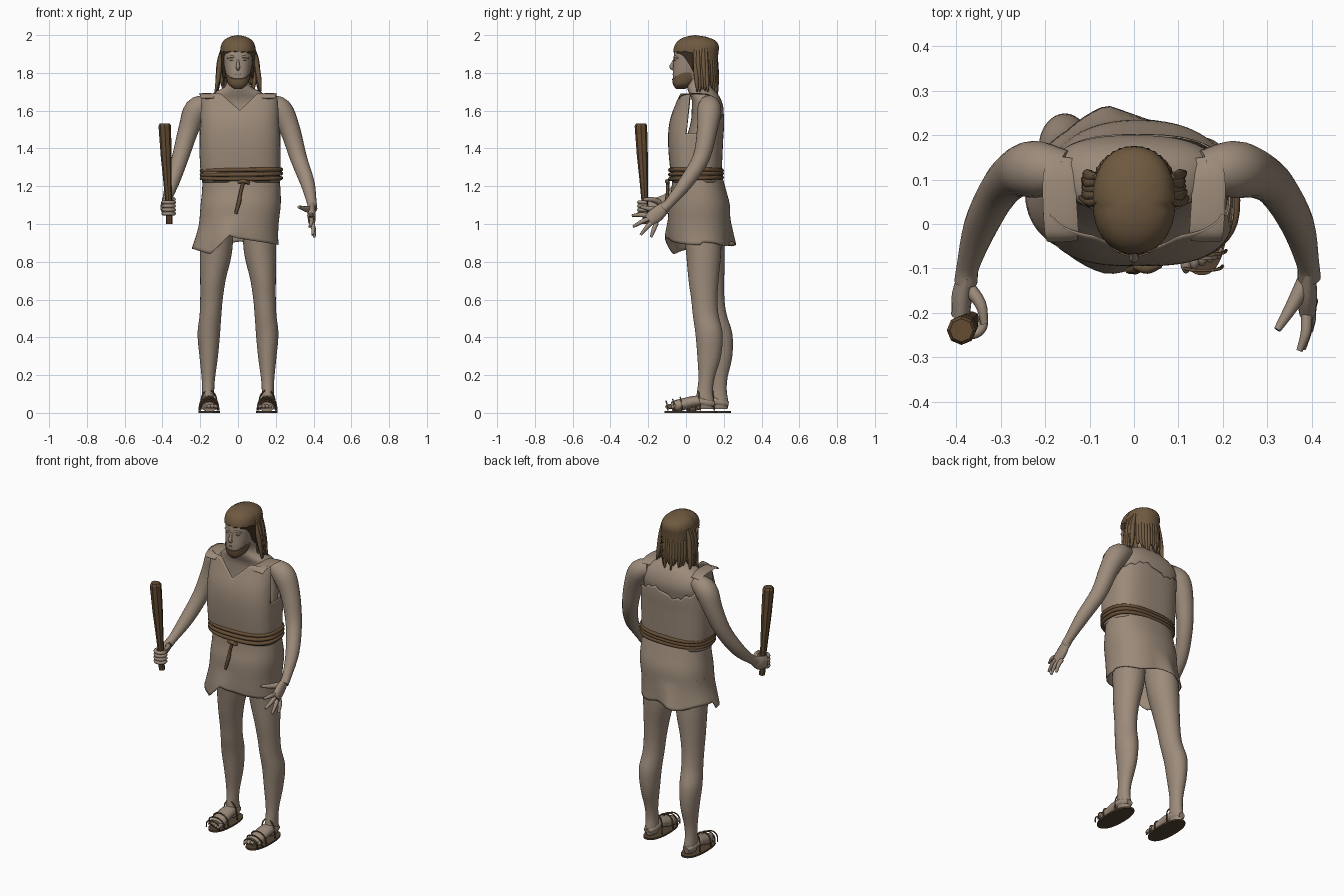
import bpy, math, random
from mathutils import Vector

random.seed(4)
cube = bpy.data.objects.get("Cube")
if cube:
    bpy.data.objects.remove(cube)


def material(name, rgb):
    m = bpy.data.materials.new(name)
    m.use_nodes = True
    m.diffuse_color = (*rgb, 1)
    m.node_tree.nodes["Principled BSDF"].inputs["Base Color"].default_value = (*rgb, 1)
    return m


SKIN = material("skin", (.335, .26, .197))
CLOTH = material("cloth", (.33, .255, .19))
HAIR = material("hair_brown", (.158, .1, .051))
ROPE = material("rope_brown", (.135, .08, .038))
WOOD = material("club_wood", (.125, .07, .031))
SOLE = material("sole_leather", (.085, .055, .032))
LINE = material("eye_shade", (.17, .13, .1))


def build(name, verts, faces, mat, angle=45):
    mesh = bpy.data.meshes.new(name)
    mesh.from_pydata([tuple(v) for v in verts], [], faces)
    mesh.materials.append(mat)
    ob = bpy.data.objects.new(name, mesh)
    bpy.context.collection.objects.link(ob)
    if angle:
        bpy.ops.object.select_all(action='DESELECT')
        ob.select_set(True)
        bpy.context.view_layer.objects.active = ob
        bpy.ops.object.shade_smooth_by_angle(angle=math.radians(angle))
    return ob


def spline(keys, rows, t):
    """Smooth interpolation through rows placed at ascending keys."""
    t = min(max(t, keys[0]), keys[-1])
    last = len(keys) - 1
    i = next(k for k in range(last) if t <= keys[k + 1])

    def slope(k, c):
        a, b = max(k - 1, 0), min(k + 1, last)
        return (rows[b][c] - rows[a][c]) / (keys[b] - keys[a])
    h = keys[i + 1] - keys[i]
    u = (t - keys[i]) / h
    w = u * u * (3 - 2 * u)
    return [rows[i][c] * (1 - w) + rows[i + 1][c] * w
            + h * u * (1 - u) * ((1 - u) * slope(i, c) - u * slope(i + 1, c))
            for c in range(len(rows[0]))]


def skin_rings(rings, n, closed=False, caps=True):
    total = len(rings) // n
    faces = [(r * n + k, r * n + (k + 1) % n, (r + 1) % total * n + (k + 1) % n, (r + 1) % total * n + k)
             for r in range(total if closed else total - 1) for k in range(n)]
    if caps and not closed:
        faces += [tuple(reversed(range(n))), tuple(range((total - 1) * n, total * n))]
    return faces


def shell(name, rows, mat, lo=None, hi=None, power=2.0, n=48, steps=24, caps=True, thick=0, shift=None):
    """Upright form; rows are (z, x0, x1, y0, y1), edges may vary around the form."""
    rows = sorted(rows)
    keys, boxes = [r[0] for r in rows], [r[1:] for r in rows]
    verts = []
    for s in range(steps + 1):
        for k in range(n):
            a = math.tau * k / n
            fx, fy = (math.copysign(abs(f) ** (2 / power), f) for f in (math.cos(a), math.sin(a)))
            z0 = lo(fx, fy) if lo else keys[0]
            z1 = hi(fx, fy) if hi else keys[-1]
            z = z0 + (z1 - z0) * s / steps
            x0, x1, y0, y1 = spline(keys, boxes, z)
            y = (y0 + y1) / 2 + fy * (y1 - y0) / 2 + (shift(fx, fy, z) if shift else 0)
            verts.append(((x0 + x1) / 2 + fx * (x1 - x0) / 2, y, z))
    ob = build(name, verts, skin_rings(verts, n, caps=caps), mat)
    if thick:
        mod = ob.modifiers.new("thickness", 'SOLIDIFY')
        mod.thickness, mod.offset = thick, -1


def tube(name, pts, mat, n=12, steps=4, flat=1.0, ref=None, closed=False, angle=60):
    """Swept form; points are (x, y, z, radius)."""
    count = (len(pts) - 1) * steps
    path = [spline(list(range(len(pts))), pts, i / steps) for i in range(count + 1)]
    if closed:
        path, count = list(pts), len(pts) - 1
    chord = Vector(pts[-1][:3]) - Vector(pts[0][:3])
    axis = ref if ref is not None else min((1, 0, 2), key=lambda k: abs(chord[k]))
    up = Vector([float(k == axis) for k in range(3)])
    verts = []
    for i, p in enumerate(path):
        a = path[i - 1] if closed else path[max(i - 1, 0)]
        b = path[(i + 1) % len(path)] if closed else path[min(i + 1, count)]
        t = (Vector(b[:3]) - Vector(a[:3])).normalized()
        u = t.cross(up).normalized()
        v = u.cross(t)
        for k in range(n):
            g = math.tau * k / n
            verts.append(Vector(p[:3]) + (u * math.cos(g) - v * math.sin(g) * flat) * p[3])
    build(name, verts, skin_rings(verts, n, closed), mat, angle)


# Body under the clothing, with neck
shell("torso", [(1.25, -.16, .18, -.05, .16), (1.36, -.17, .19, -.065, .17), (1.46, -.18, .19, .0, .18),
                (1.54, -.18, .19, .025, .19), (1.6, -.19, .19, .03, .2), (1.66, -.17, .17, .03, .185),
                (1.7, -.12, .12, .012, .16), (1.73, -.066, .066, .005, .13), (1.82, -.06, .06, 0, .115)],
      SKIN, power=2.4)

# Head and face
shell("head", [(1.722, -.025, .025, -.052, .0), (1.735, -.042, .042, -.062, .03), (1.76, -.055, .055, -.068, .07),
               (1.8, -.066, .066, -.07, .11), (1.85, -.075, .075, -.066, .14), (1.91, -.08, .08, -.062, .155),
               (1.96, -.07, .07, -.04, .14), (1.985, -.04, .04, 0, .1)], SKIN, power=2.4)
tube("nose", [(0, -.06, 1.875, .005), (0, -.069, 1.855, .007), (0, -.077, 1.832, .011), (0, -.064, 1.82, .009)], SKIN)
tube("mouth", [(-.024, -.06, 1.79, .002), (0, -.07, 1.793, .004), (.024, -.06, 1.79, .002)], LINE, ref=2, flat=.6)
for side, label in ((1, "left"), (-1, "right")):
    tube(label + "_brow", [(side * .012, -.061, 1.881, .005), (side * .035, -.058, 1.886, .006),
                           (side * .056, -.043, 1.878, .004)], SKIN, ref=2)
    tube(label + "_eye", [(side * .02, -.061, 1.864, .002), (side * .034, -.058, 1.865, .005),
                          (side * .048, -.049, 1.864, .002)], LINE, ref=2, flat=.6)

# Beard, hair cap and hanging locks
shell("beard", [(1.715, -.02, .02, -.053, -.005), (1.735, -.047, .047, -.067, .03),
                (1.765, -.06, .06, -.073, .065), (1.82, -.071, .071, -.072, .09)], HAIR, power=2.4,
      hi=lambda fx, fy: 1.768 + .035 * abs(fx) ** 4)
shell("hair_cap", [(1.74, -.075, .075, -.03, .16), (1.82, -.088, .088, -.05, .164), (1.9, -.093, .093, -.067, .171),
                   (1.945, -.09, .09, -.06, .173), (1.975, -.072, .072, -.035, .15), (1.993, -.038, .038, .005, .1),
                   (2, -.002, .002, .048, .052)], HAIR, power=2.2,
      lo=lambda fx, fy: 1.912 + .004 * math.sin(30 * fx) if fy < -.15 else 1.77 + .02 * math.sin(25 * fx))
for i in range(19):
    a = math.pi * (i + .5) / 19
    x, y = .085 * math.cos(a), .065 + .095 * math.sin(a)
    end = random.uniform(1.655, 1.74)
    tube(f"back_lock_{i}", [(x, y, 1.87, .011), (x * 1.03, y + .004, 1.77, .013),
                            (x * random.uniform(.85, 1.1), y + .008, end, .003)], HAIR, n=7)
for side, label in ((1, "left"), (-1, "right")):
    for i in range(5):
        y = .05 + .014 * i
        tube(f"{label}_side_lock_{i}", [(side * .083, y, 1.93, .008), (side * (.096 + .004 * (i % 2)), y, 1.86, .013),
             (side * random.uniform(.103, .112), y + .005, 1.77, .013),
             (side * random.uniform(.108, .122), y + .01, 1.68 + random.uniform(0, .04), .004)], HAIR, n=7)


# Tunic top with V neck, arm holes and a torn back
def neckline(fx, fy):
    if fy > .35:
        return 1.56 + .02 * math.sin(5 * fx) + .008 * math.sin(27 * fx)
    if fy > -.42:
        return 1.48
    return 1.692 - .9 * max(0, .1 - abs(fx) * .21)


shell("tunic_top", [(1.22, -.19, .22, -.07, .185), (1.3, -.2, .225, -.085, .19), (1.45, -.205, .226, -.095, .197),
                    (1.55, -.203, .222, -.085, .202), (1.65, -.2, .218, -.05, .19), (1.7, -.195, .205, -.03, .15)],
      CLOTH, hi=neckline, power=2.8, n=80, caps=False, thick=.004)
for side, label in ((1, "left"), (-1, "right")):
    tube(label + "_shoulder_strap", [(side * .162, -.038, 1.665, .034), (side * .163, -.015, 1.684, .038),
         (side * .167, .05, 1.69, .038), (side * .168, .11, 1.686, .036), (side * .165, .15, 1.67, .028)],
         CLOTH, ref=2, flat=.09)


# Skirt with an uneven hem and a flared corner front and back
def hem(fx, fy):
    if fy > 0:
        return .895 + .012 * math.sin(6 * fx + 1)
    keys = [-1, -.55, -.2, 0, 1]
    k = next(i for i in range(4) if fx <= keys[i + 1] + 1e-6)
    drop = [.87, .84, .94, .925, .89]
    return drop[k] + (drop[k + 1] - drop[k]) * (fx - keys[k]) / (keys[k + 1] - keys[k])


def flare(fx, fy, z):
    return math.copysign(.22, fy) * max(0, 1.04 - z) * max(0, 1 - abs(fx + .22) * 2.5)


shell("tunic_skirt", [(1.27, -.188, .217, -.07, .187), (1.18, -.19, .225, -.078, .212), (1.1, -.198, .226, -.092, .232),
                      (1, -.207, .215, -.094, .234), (.92, -.228, .213, -.092, .236), (.83, -.26, .222, -.08, .24)],
      CLOTH, lo=hem, power=2.25, n=80, caps=False, thick=.004, shift=flare)

# Rope belt and its hanging ends
for i in range(3):
    loop = []
    for k in range(48):
        a = math.tau * k / 48
        fx, fy = (math.copysign(abs(f) ** .77, f) for f in (math.cos(a), math.sin(a)))
        loop.append((.018 + .21 * fx, .053 + .137 * fy, 1.243 + .021 * i + .004 * math.sin(a + i), .011))
    tube(f"belt_rope_{i}", loop, ROPE, n=8, ref=2, closed=True)
tube("belt_knot", [(.0, -.094, 1.222, .008), (.03, -.1, 1.226, .012), (.06, -.092, 1.215, .007)], ROPE, n=8)
tube("belt_end", [(.03, -.097, 1.23, .009), (.012, -.098, 1.16, .009), (.006, -.102, 1.12, .011), (-.012, -.104, 1.055, .008)],
     ROPE, n=8)

# Legs and sandalled feet; the right leg trails behind
LEG = [(1.05, .02, .2, -.02, .19), (.85, .032, .202, 0, .186), (.7, .066, .2, .014, .172), (.6, .081, .2, .028, .166),
       (.52, .088, .203, .036, .172), (.42, .095, .214, .05, .194), (.3, .106, .204, .06, .185),
       (.18, .122, .192, .066, .15), (.11, .126, .19, .058, .142), (.05, .122, .19, .05, .15), (.02, .13, .18, .06, .145)]
for side, label in ((1, "left"), (-1, "right")):
    back = 0 if side > 0 else .075
    rows = [(z, *sorted((side * a, side * b)), c, d) for z, a, b, c, d in LEG]
    shell(label + "_leg", rows, SKIN, n=32, steps=48, shift=lambda fx, fy, z, b=back: b * min(1, 1.1 - z))
    tube(label + "_foot", [(side * x, y + back, z, r) for x, y, z, r in
         ((.157, .15, .045, .02), (.157, .12, .052, .036), (.156, .06, .062, .042), (.154, 0, .05, .044),
          (.152, -.045, .038, .045), (.15, -.075, .032, .038))], SKIN, ref=2, flat=.7)
    for i in range(5):
        x, tip = .117 + .018 * i, -.108 + .008 * i
        tube(f"{label}_toe_{i}", [(side * x, -.055 + back, .032, .011), (side * x, tip + .015 + back, .034, .012),
             (side * x, tip + back, .027, .006)], SKIN, n=8)
    shell(label + "_sole", [(z, *sorted((side * .095, side * .21)), -.115 + back, .163 + back)
                            for z in (0, .005, .01)], SOLE, power=2.3, steps=2)
    for i, (y, top, half) in enumerate(((-.095, .062, .045), (-.06, .072, .053), (-.02, .082, .052), (.075, .12, .045))):
        arc = [(side * .154 - half * math.cos(math.pi * k / 6), y + back - .01 * math.sin(math.pi * k / 6),
                .012 + (top - .012) * math.sin(math.pi * k / 6) ** .7, .004) for k in range(7)]
        tube(f"{label}_sandal_strap_{i}", arc, ROPE, n=6, ref=1)

# Arms
tube("left_arm", [(.15, .12, 1.64, .045), (.222, .123, 1.605, .064), (.275, .112, 1.5, .054), (.32, .08, 1.35, .045),
                  (.367, 0, 1.22, .038), (.39, -.085, 1.115, .026), (.394, -.12, 1.08, .026)], SKIN, n=20, ref=0)
tube("right_arm", [(-.15, .12, 1.64, .045), (-.22, .123, 1.605, .064), (-.262, .115, 1.5, .054),
                   (-.303, .075, 1.36, .045), (-.345, -.005, 1.23, .038), (-.372, -.09, 1.145, .026),
                   (-.378, -.13, 1.12, .026)], SKIN, n=20, ref=0)

# Open left hand
tube("left_palm", [(.393, -.1, 1.1, .026), (.39, -.15, 1.055, .039), (.39, -.195, 1.018, .036)], SKIN, ref=0, flat=.55)
TIPS = ((.372, -.285, 1.045), (.38, -.28, .985), (.396, -.24, .942), (.404, -.185, .93))
for i, tip in enumerate(TIPS):
    root = Vector((.388, -.205 + .016 * i, 1.045 - .014 * i))
    mid = root.lerp(Vector(tip), .5) + Vector((.006, 0, .004))
    tube(f"left_finger_{i}", [(*root, .013), (*mid, .0115), (*tip, .007)], SKIN, n=8)
tube("left_thumb", [(.385, -.13, 1.075, .02), (.355, -.185, 1.08, .015), (.322, -.238, 1.09, .008)], SKIN, n=8)

# Club and the right hand gripping it
tube("club", [(-.364, -.213, 1, .017), (-.366, -.217, 1.1, .017), (-.373, -.223, 1.22, .022),
              (-.38, -.231, 1.36, .029), (-.388, -.239, 1.52, .033), (-.388, -.239, 1.532, .026)],
     WOOD, n=8, steps=1, angle=0)
tube("right_palm", [(-.376, -.11, 1.13, .027), (-.386, -.155, 1.1, .038), (-.39, -.205, 1.085, .035)], SKIN, ref=0, flat=.6)
for i in range(4):
    z = 1.055 + .02 * i
    arc = [(-.367 + .029 * math.cos(a), -.22 + .029 * math.sin(a), z, .0105)
           for a in (math.pi * (.9 + .25 * k) for k in range(6))]
    tube(f"right_finger_{i}", arc, SKIN, n=8, ref=2)
tube("right_thumb", [(-.375, -.14, 1.115, .017), (-.345, -.18, 1.13, .013), (-.336, -.225, 1.13, .008)], SKIN, n=8)
